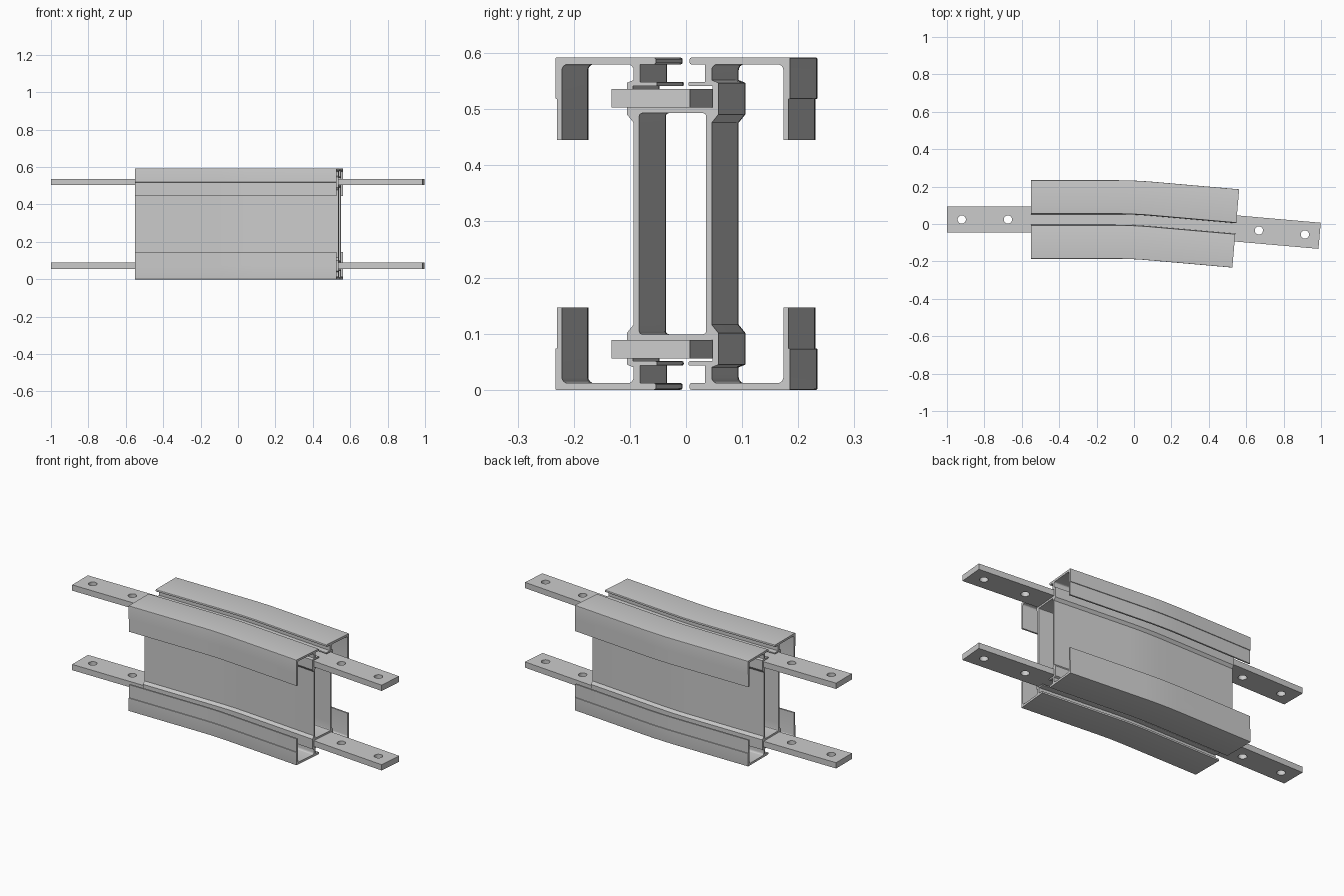
import bpy, bmesh, math
from mathutils import Vector

if "Cube" in bpy.data.objects:
    bpy.data.objects.remove(bpy.data.objects["Cube"])

BEND = math.radians(5)
X0, ARC = -0.101, 0.198          # bend start and arc length
R = ARC / BEND
YC, ZM = 0.024, 0.296            # path offset and mid height


def path(s):
    """Point and heading at distance s from the bend start."""
    if s <= 0:
        return X0 + s, YC, 0.0
    a = min(s, ARC) / R
    t = max(s - ARC, 0)
    return (X0 + R * math.sin(a) + t * math.cos(a),
            YC - R * (1 - math.cos(a)) - t * math.sin(a), a)


def rounded(pts):
    """Open polyline; points given as (y, z, r) get a fillet of radius r."""
    out = []
    for i, p in enumerate(pts):
        c = Vector(p[:2])
        if len(p) == 2:
            out.append(c)
            continue
        u = (Vector(pts[i - 1][:2]) - c).normalized()
        v = (Vector(pts[i + 1][:2]) - c).normalized()
        ang = u.angle(v)
        d = p[2] / math.tan(ang / 2)
        mid = c + (u + v).normalized() * p[2] / math.sin(ang / 2)
        a, b = c + u * d - mid, c + v * d - mid
        for k in range(5):
            w = a.lerp(b, k / 4)
            out.append(mid + w.normalized() * p[2])
    return out


def four_way(quarter):
    """Mirror an upper right quarter outline into a closed loop."""
    q = [(p[0], p[1]) for p in quarter]
    right = q + [(y, 2 * ZM - z) for y, z in reversed(q)]
    return right + [(-y, z) for y, z in reversed(right)]


def sweep(name, loops, s_start, s_end, steps):
    """Sweep closed section loops along the bent path and cap the ends."""
    bm = bmesh.new()
    stations = [s_start] + [ARC * i / steps for i in range(steps + 1)] + [s_end]
    caps = [[], []]
    for loop in loops:
        rings = []
        for s in stations:
            x, y, a = path(s)
            rings.append([bm.verts.new((x + o * math.sin(a), y + o * math.cos(a), z))
                          for o, z in loop])
        n = len(loop)
        for r0, r1 in zip(rings, rings[1:]):
            for i in range(n):
                j = (i + 1) % n
                bm.faces.new((r0[i], r0[j], r1[j], r1[i]))
        for cap, ring in zip(caps, (rings[0], rings[-1])):
            cap += [bm.edges.get((ring[i], ring[(i + 1) % n])) for i in range(n)]
    for cap in caps:
        bmesh.ops.triangle_fill(bm, edges=cap, use_beauty=True)
    bmesh.ops.recalc_face_normals(bm, faces=bm.faces)
    me = bpy.data.meshes.new(name)
    bm.to_mesh(me)
    bm.free()
    ob = bpy.data.objects.new(name, me)
    bpy.context.collection.objects.link(ob)
    return ob


def smooth(ob):
    bpy.ops.object.select_all(action='DESELECT')
    ob.select_set(True)
    bpy.context.view_layer.objects.active = ob
    bpy.ops.object.shade_smooth_by_angle(angle=math.radians(25))


# Hollow box beam with bar channels, flanges and turned lips
outline = rounded([
    (0.0005, 0.503), (0.071, 0.503), (0.071, 0.541),          # bar channel
    (0.028, 0.541, 0.003), (0.028, 0.549, 0.003), (0.058, 0.549),  # retaining fin
    (0.058, 0.580), (0.030, 0.580, 0.004), (0.030, 0.592, 0.004),  # inner flange edge
    (0.210, 0.592, 0.002), (0.210, 0.519), (0.207, 0.518),
    (0.207, 0.445), (0.198, 0.445),                           # turned lip
    (0.198, 0.580, 0.010), (0.070, 0.580, 0.010),
    (0.070, 0.552), (0.082, 0.547), (0.082, 0.491), (0.070, 0.476),
])
cavity = rounded([(0.001, 0.493), (0.060, 0.493, 0.006), (0.060, 0.45)])
beam = sweep("bent_box_beam", [four_way(outline), four_way(cavity)],
             -0.55 - X0, ARC + 0.449, 12)
smooth(beam)

# Bent joining bars, each with two bolt holes at either end
for name, z0, z1 in (("lower_bar", 0.056, 0.0885), ("upper_bar", 0.5035, 0.536)):
    section = [(-0.07, z0), (0.07, z0), (0.07, z1), (-0.07, z1)]
    bar = sweep(name, [section], -1.0 - X0, ARC + 0.899, 4)
    for s in (-0.82, -0.573, ARC + 0.573, ARC + 0.82):
        x, y, a = path(s)
        bpy.ops.mesh.primitive_cylinder_add(vertices=32, radius=0.022, depth=0.1,
                                            location=(x, y, (z0 + z1) / 2))
        cutter = bpy.context.object
        cutter.hide_render = True
        mod = bar.modifiers.new("bolt_hole", 'BOOLEAN')
        mod.operation, mod.object, mod.solver = 'DIFFERENCE', cutter, 'EXACT'
        bpy.context.view_layer.objects.active = bar
        bpy.ops.object.modifier_apply(modifier=mod.name)
        bpy.data.objects.remove(cutter)
    smooth(bar)
